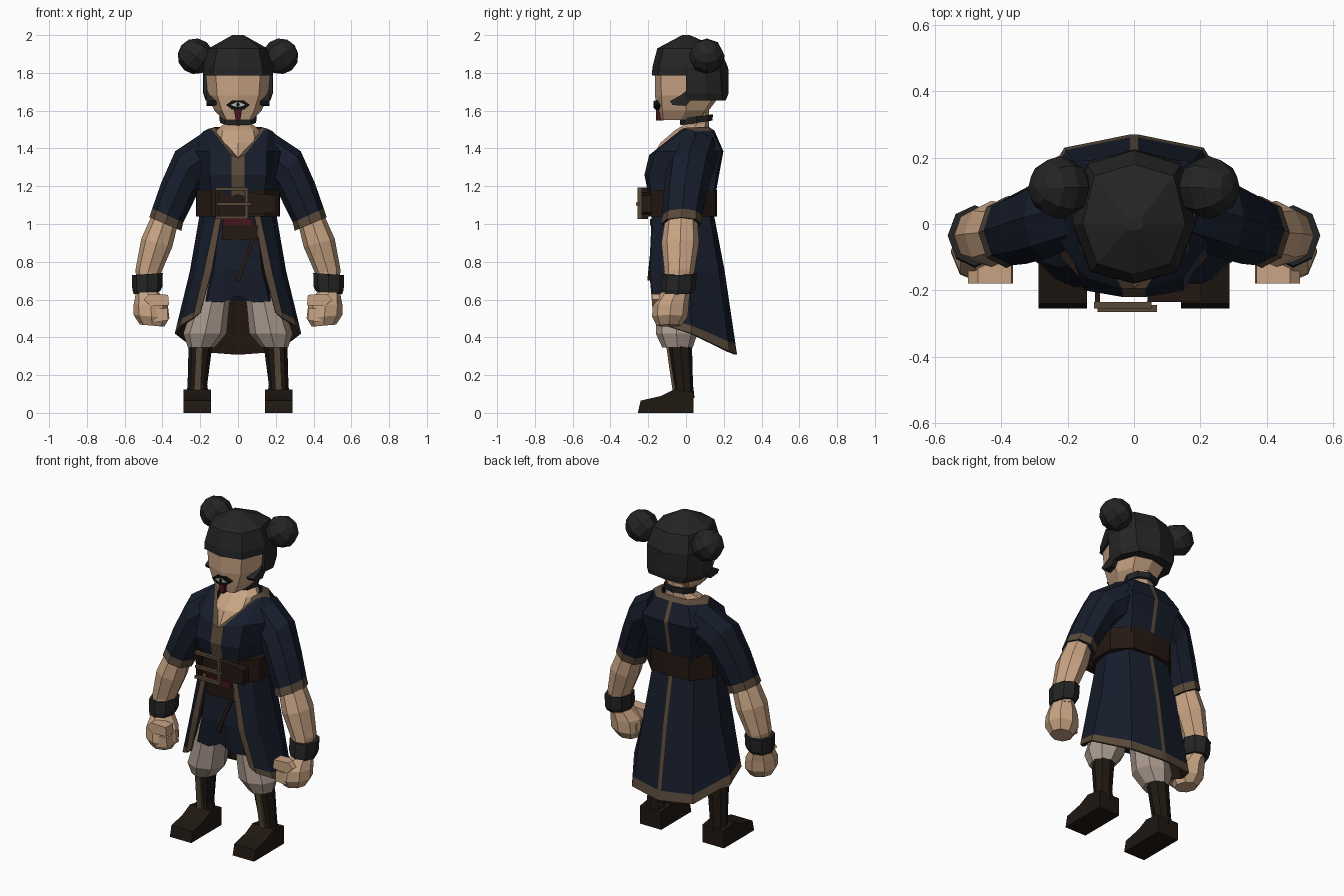
import bpy, bmesh
from math import sin, cos, pi, radians
from mathutils import Vector

def material(name, *rgb):
    m = bpy.data.materials.new(name)
    m.diffuse_color = (*rgb, 1)
    return m

SKIN = material("skin", .58, .37, .23)
NAVY = material("navy", .008, .012, .024)
TRIM = material("trim", .10, .068, .042)
HAIR = material("hair", .018, .018, .018)
LEATHER = material("leather", .018, .009, .006)
BOOT = material("boot", .014, .009, .006)
LINEN = material("linen", .40, .32, .27)
RED = material("dark_red", .06, .008, .012)
BLACK = material("black", .004, .004, .004)
PALE = material("pale", .45, .5, .42)

def loft(name, rows, mats, pick=None, closed=True):
    """Skin rows of points; pick(row, column) gives the material slot."""
    n, k = len(rows[0]), len(rows)
    verts = [tuple(p) for r in rows for p in r]
    faces, slots = [], []
    for i in range(k - 1):
        for j in range(n if closed else n - 1):
            b = (j + 1) % n
            faces.append((i * n + j, i * n + b, (i + 1) * n + b, (i + 1) * n + j))
            slots.append(pick(i, j) if pick else 0)
    if closed:
        faces += [tuple(range(n))[::-1], tuple(range((k - 1) * n, k * n))]
        slots += [0, 0]
    me = bpy.data.meshes.new(name)
    me.from_pydata(verts, [], faces)
    for m in (mats if isinstance(mats, list) else [mats]):
        me.materials.append(m)
    for p, s in zip(me.polygons, slots):
        p.material_index = s
    if closed:
        bm = bmesh.new()
        bm.from_mesh(me)
        bmesh.ops.recalc_face_normals(bm, faces=bm.faces)
        bm.to_mesh(me)
        bm.free()
    ob = bpy.data.objects.new(name, me)
    bpy.context.collection.objects.link(ob)
    return ob

def ring(c, rx, ry, tilt=0, n=8, slope=0):
    t = radians(tilt)
    out = []
    for i in range(n):
        a = 2 * pi * i / n
        u, v = rx * cos(a), ry * sin(a)
        out.append((c[0] + u * cos(t), c[1] + v, c[2] + u * sin(t) + v * slope))
    return out

def sym(pts, z=None, closed=True):
    """Mirror a half outline (front to back) into a whole one."""
    pts = [p if len(p) == 3 else (*p, z) for p in pts]
    back = pts[-2:0:-1] if closed else pts[::-1]
    return pts + [(-x, y, h) for x, y, h in back]

def mirrored(ob):
    ob.modifiers.new("mirror", 'MIRROR')
    return ob

def prism(name, outline, a, b, mat, axis='y'):
    """Extrude a flat outline from a to b along x or y."""
    f = (lambda p, d: (p[0], d, p[1])) if axis == 'y' else (lambda p, d: (d, p[0], p[1]))
    return loft(name, [[f(p, d) for p in outline] for d in (a, b)], mat)

def box(name, c, s, mat):
    x, y, z = (v / 2 for v in s)
    return prism(name, [(c[0] + u * x, c[2] + v * z) for u, v in ((-1, -1), (1, -1), (1, 1), (-1, 1))],
                 c[1] - y, c[1] + y, mat)

def beam(name, a, b, w, d, mat):
    """Flat strip running down from a to b."""
    rows = [[(p[0] + u * w / 2, p[1] + v * d / 2, p[2])
             for u, v in ((-1, -1), (1, -1), (1, 1), (-1, 1))] for p in (a, b)]
    return loft(name, rows, mat)

# Head, neck and chest
loft("head", [
    sym([(0, -.135), (.06, -.12), (.075, -.03), (.06, .07), (0, .09)], 1.55),
    sym([(0, -.148), (.085, -.125), (.125, 0), (.09, .1), (0, .12)], 1.60),
    sym([(0, -.165), (.11, -.13), (.16, 0), (.11, .15), (0, .18)], 1.68),
    sym([(0, -.165), (.12, -.135), (.172, 0), (.12, .16), (0, .19)], 1.82)], SKIN)
loft("neck_and_chest", [
    ring((0, -.05, 1.33), .08, .145), ring((0, -.01, 1.43), .13, .125),
    ring((0, .03, 1.495), .115, .09), ring((0, .06, 1.53), .075, .062),
    ring((0, .06, 1.67), .075, .062)], SKIN)
loft("choker", [ring((0, .055, 1.535), .095, .085, slope=.15),
                ring((0, .055, 1.568), .1, .088, slope=.15)], HAIR)

# Face marking
prism("mark_lens", [(-.062, 1.63), (-.03, 1.605), (.03, 1.605), (.062, 1.63), (.03, 1.655), (-.03, 1.655)],
      -.166, -.13, BLACK)
prism("mark_iris", [(-.04, 1.63), (0, 1.618), (.04, 1.63), (0, 1.648)], -.17, -.15, PALE)
prism("mark_pupil", [(-.01, 1.632), (0, 1.614), (.01, 1.632), (0, 1.65)], -.173, -.15, BLACK)
prism("mark_streak", [(-.012, 1.548), (.012, 1.548), (.022, 1.61), (-.022, 1.61)], -.16, -.12, RED)

# Hair
loft("hair_cap", [
    sym([(0, -.18), (.13, -.145), (.186, 0), (.14, .18), (0, .225)], 1.785),
    sym([(0, -.178), (.128, -.143), (.185, 0), (.14, .18), (0, .222)], 1.83),
    sym([(0, -.152), (.11, -.12), (.155, 0), (.12, .145), (0, .18)], 1.93),
    sym([(0, -.02), (.02, -.015), (.03, 0), (.02, .015), (0, .02)], 2.0)], HAIR)
loft("hair_back", [
    sym([(0, .0), (.165, 0), (.172, .1), (.12, .195), (0, .21)], 1.655),
    sym([(0, .0), (.182, 0), (.184, .1), (.135, .19), (0, .225)], 1.69),
    sym([(0, .0), (.185, 0), (.185, .1), (.14, .18), (0, .225)], 1.82)], HAIR)
mirrored(prism("hair_sideburn", [(.02, 1.72), (-.03, 1.68), (-.085, 1.65), (-.07, 1.63), (0, 1.625), (.03, 1.66)],
               .11, .168, HAIR, 'x'))
for s, side in ((-1, "left"), (1, "right")):
    bpy.ops.mesh.primitive_uv_sphere_add(segments=8, ring_count=6, radius=.095,
                                         location=(s * .225, .11, 1.888), rotation=(0, s * .9, 0))
    bpy.context.object.name = "hair_bun_" + side
    bpy.context.object.data.materials.append(HAIR)

# Tunic top with trimmed opening, collar and back seam
torso = [
    sym([(0, -.18), (.035, -.18), (.13, -.165), (.195, -.02), (.14, .125), (.012, .14)], 1.06, False),
    sym([(0, -.22), (.035, -.22), (.15, -.2), (.215, -.02), (.15, .165), (.012, .175)], 1.26, False),
    sym([(0, -.195, 1.35), (.035, -.195, 1.365), (.15, -.16, 1.385), (.27, .01, 1.385),
         (.17, .19, 1.385), (.012, .198, 1.385)], closed=False),
    sym([(.115, -.035, 1.485), (.14, -.025, 1.5), (.16, .0, 1.503), (.185, .05, 1.49),
         (.11, .14, 1.495), (.012, .15, 1.495)], closed=False),
    sym([(.108, -.03, 1.492), (.118, -.01, 1.508), (.125, .02, 1.512), (.13, .05, 1.512),
         (.085, .115, 1.515), (.012, .12, 1.515)], closed=False)]
coat_slot = lambda i, j: j in (0, 5, 10)
loft("tunic_top", torso, [NAVY, TRIM], lambda i, j: int(coat_slot(i, j) or i == 3), closed=False)

# Open coat skirt with trimmed edge, brown lining
hem = sym([(.2, -.175, .53), (.24, -.165, .5), (.31, -.1, .46), (.335, .03, .42),
           (.21, .23, .325), (.012, .27, .31)], closed=False)
mid = sym([(.14, -.195), (.18, -.19), (.23, -.13), (.255, .02), (.17, .175), (.012, .205)], .75, False)
top = sym([(.08, -.18), (.11, -.175), (.17, -.12), (.198, 0), (.14, .12), (.012, .142)], 1.08, False)
band = [Vector(a).lerp(Vector(b), .13) for a, b in zip(hem, mid)]
coat = loft("coat_skirt", [hem, band, mid, top], [NAVY, LEATHER, TRIM, LEATHER],
            lambda i, j: 2 if i == 0 or coat_slot(i, j) else 0, closed=False)
sol = coat.modifiers.new("lining", 'SOLIDIFY')
sol.thickness = .012
sol.material_offset = 1

# Under-tunic, sash and crossing edge
loft("under_tunic", [
    sym([(0, -.17, .62), (.08, -.175, .585), (.165, -.165, .59), (.2, -.04, .6), (.15, .06, .6), (0, .08, .6)]),
    sym([(0, -.192), (.06, -.19), (.125, -.175), (.185, -.04), (.14, .08), (0, .1)], .76),
    sym([(0, -.165), (.05, -.162), (.1, -.15), (.17, -.03), (.12, .09), (0, .1)], 1.06)], NAVY)
beam("crossing_edge", (.09, -.17, .95), (.0, -.195, .7), .022, .02, LEATHER)
box("sash", (.01, -.165, .955), (.19, .04, .08), LEATHER)
box("sash_lining", (0, -.175, 1.01), (.16, .03, .035), RED)

# Belt and buckle
belt = [(0, -.2), (.14, -.19), (.22, -.1), (.222, .06), (.13, .155), (0, .165)]
loft("belt", [sym(belt, 1.04), sym(belt, 1.18)], LEATHER)
prism("belt_end", [(.04, 1.05), (.2, 1.06), (.2, 1.15), (.04, 1.17)], -.235, -.18, LEATHER)
for i, (z, x, w) in enumerate(((1.185, -.035, .17), (1.105, -.02, .18), (1.035, -.035, .17))):
    box("buckle_bar_%d" % i, (x, -.245 - .01 * (i == 1), z), (w, .02, .016), TRIM)
box("buckle_post", (.045, -.245, 1.11), (.016, .024, .165), TRIM)
box("buckle_back", (-.11, -.22, 1.11), (.016, .04, .165), LEATHER)

# Arms (right side, mirrored)
mirrored(loft("sleeve", [
    ring((.15, .06, 1.375), .12, .115, 80), ring((.265, .02, 1.29), .117, .125, 55),
    ring((.325, -.005, 1.16), .1, .115, 35), ring((.372, -.02, 1.045), .09, .105, 24),
    ring((.385, -.025, 1.0), .092, .108, 23)], [NAVY, TRIM], lambda i, j: int(i == 3)))
mirrored(loft("forearm", [
    ring((.385, -.025, 1.03), .072, .085, 20), ring((.43, -.03, .9), .085, .1, 15),
    ring((.475, -.035, .75), .068, .08, 8), ring((.48, -.05, .62), .055, .07)], SKIN))
mirrored(loft("bracelet", [
    ring((.482, -.045, .635), .07, .085, -6), ring((.48, -.04, .66), .08, .092, -6),
    ring((.48, -.035, .735), .082, .092, -4)], HAIR))
mirrored(loft("fist", [
    ring((.455, -.09, .462), .065, .065, 5), ring((.458, -.085, .51), .095, .095, 5),
    ring((.462, -.08, .575), .09, .095), ring((.48, -.055, .64), .06, .075)], SKIN))
mirrored(prism("thumb", [(.365, .57), (.46, .565), (.5, .6), (.47, .63), (.37, .625)], -.18, -.11, SKIN))
mirrored(prism("fingers", [(.37, .49), (.44, .48), (.46, .55), (.375, .555)], -.165, -.05, SKIN))

# Legs (right side, mirrored)
mirrored(loft("shorts_leg", [
    ring((.195, -.045, .345), .07, .08), ring((.175, -.05, .42), .115, .11),
    ring((.14, -.05, .58), .095, .108), ring((.11, -.04, .72), .09, .105)], LINEN))
mirrored(loft("boot_shaft", [
    ring((.213, -.01, .08), .06, .055), ring((.215, -.013, .15), .052, .05),
    ring((.197, -.033, .38), .064, .064)], BOOT))
mirrored(loft("boot_foot", [
    [(x, y, z) for y, z in ((.04, 0), (.04, .11), (-.06, .125), (-.13, .09), (-.24, .065), (-.255, 0))]
    for x in (.142, .288)], BOOT))
mirrored(beam("boot_stripe", (.205, -.098, .36), (.215, -.064, .12), .035, .015, TRIM))
